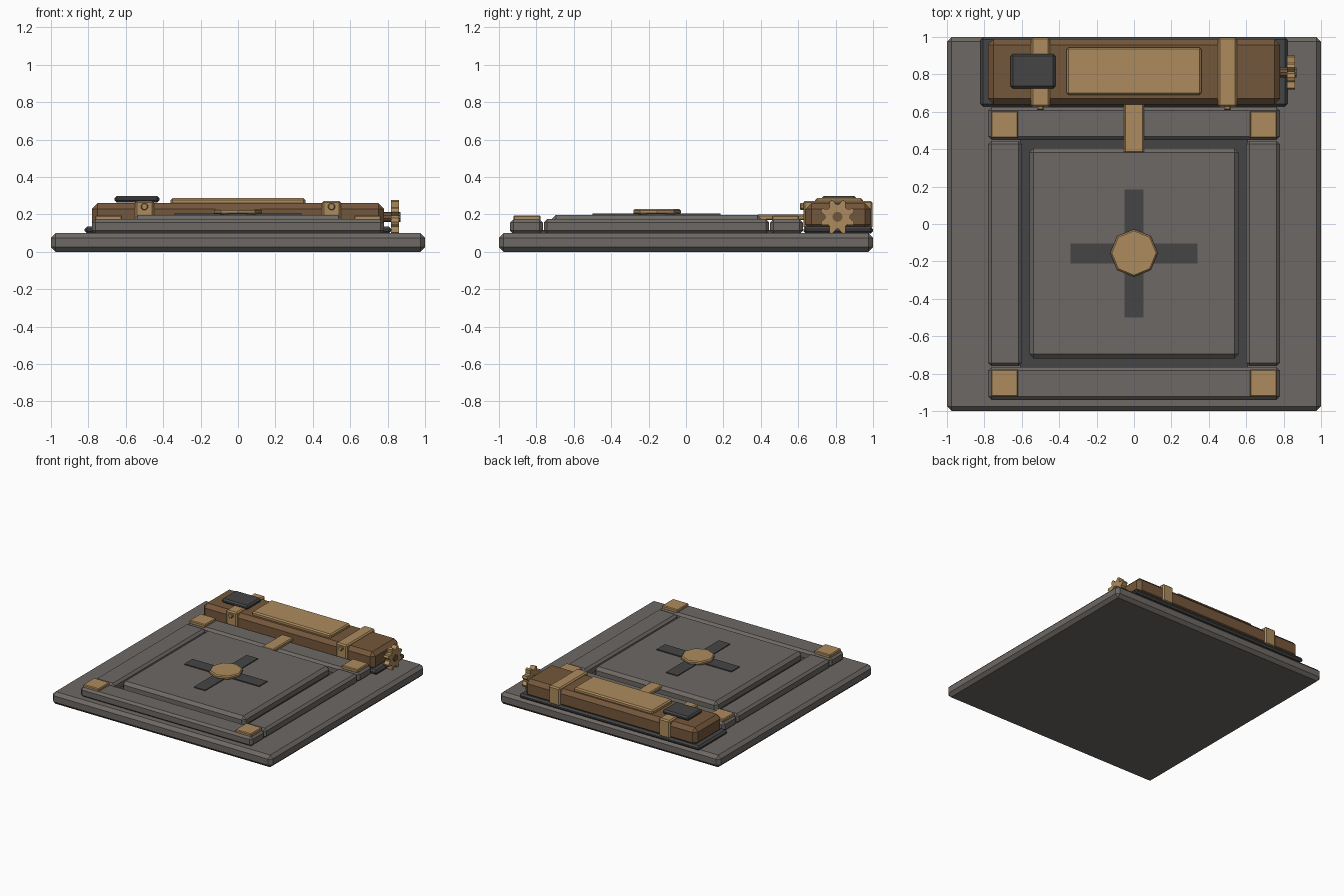
import bpy
import bmesh
from math import cos, sin, pi, radians
from mathutils import Matrix, Vector

cube = bpy.data.objects.get("Cube")
if cube:
    bpy.data.objects.remove(cube, do_unlink=True)


def material(name, r, g, b):
    m = bpy.data.materials.new(name)
    m.use_nodes = True
    m.diffuse_color = (r, g, b, 1)
    m.node_tree.nodes["Principled BSDF"].inputs["Base Color"].default_value = (r, g, b, 1)
    return m


stone = material("grey stone", 0.155, 0.14, 0.128)
dark = material("dark iron", 0.062, 0.06, 0.06)
brass = material("brass", 0.42, 0.26, 0.11)
wood = material("brown wood", 0.175, 0.095, 0.043)


def finish(name, bm, mat, bevel):
    mesh = bpy.data.meshes.new(name)
    bmesh.ops.recalc_face_normals(bm, faces=bm.faces)
    bm.to_mesh(mesh)
    bm.free()
    mesh.materials.append(mat)
    obj = bpy.data.objects.new(name, mesh)
    bpy.context.collection.objects.link(obj)
    if bevel:
        mod = obj.modifiers.new("Chamfer", 'BEVEL')
        mod.width = bevel
        mod.segments = 1
        mod.limit_method = 'ANGLE'
        mod.angle_limit = radians(50)
    return obj


def box(name, x, y, z, mat, bevel=0.0):
    """Chamfered block given by its (min, max) range on each axis."""
    bm = bmesh.new()
    bmesh.ops.create_cube(bm, size=1)
    for v in bm.verts:
        v.co = Vector([(r[0] + r[1]) / 2 + c * (r[1] - r[0])
                       for r, c in zip((x, y, z), v.co)])
    return finish(name, bm, mat, bevel)


def prism(name, radii, start, depth, place, mat, bevel=0.0):
    """Extruded outline with one radius per evenly spaced corner."""
    bm = bmesh.new()
    n = len(radii)
    ring = [bm.verts.new((r * cos(start + 2 * pi * i / n),
                          r * sin(start + 2 * pi * i / n), -depth / 2))
            for i, r in enumerate(radii)]
    face = bm.faces.new(ring)
    top = bmesh.ops.extrude_face_region(bm, geom=[face])["geom"]
    bmesh.ops.translate(bm, vec=(0, 0, depth),
                        verts=[g for g in top if isinstance(g, bmesh.types.BMVert)])
    bm.transform(place)
    return finish(name, bm, mat, bevel)


# Base slab and recessed floor
box("base_slab", (-1, 1), (-1, 1), (0, 0.1), stone, 0.025)
box("recess_floor", (-0.61, 0.61), (-0.78, 0.47), (0.09, 0.118), dark)

# Raised frame
box("front_rail", (-0.78, 0.78), (-0.94, -0.765), (0.095, 0.175), stone, 0.018)
box("back_rail", (-0.78, 0.78), (0.45, 0.625), (0.095, 0.175), stone, 0.018)
for side, s in (("left", 1), ("right", -1)):
    x0, x1 = sorted((0.6 * s, 0.78 * s))
    box(side + "_rail", (x0, x1), (-0.76, 0.445), (0.095, 0.175), stone, 0.018)
    x0, x1 = sorted((0.62 * s, 0.765 * s))
    for end, y in (("front", -0.85), ("back", 0.532)):
        box(f"{end}_{side}_corner_plate", (x0, x1), (y - 0.073, y + 0.073),
            (0.165, 0.195), brass, 0.006)

# Central panel with cross and boss
box("centre_panel", (-0.56, 0.56), (-0.72, 0.405), (0.11, 0.198), stone, 0.024)
box("cross_bar", (-0.34, 0.34), (-0.21, -0.105), (0.19, 0.206), dark)
box("cross_upright", (-0.052, 0.052), (-0.5, 0.185), (0.19, 0.205), dark)
prism("centre_boss", [0.127] * 8, 0, 0.03,
      Matrix.Translation((0, -0.155, 0.215)), brass, 0.008)

# Mechanism housing on its tray
box("housing_tray", (-0.82, 0.82), (0.628, 1.0), (0.098, 0.135), dark, 0.013)
box("housing", (-0.78, 0.78), (0.64, 0.988), (0.115, 0.26), wood, 0.03)
box("lid_plate", (-0.36, 0.36), (0.69, 0.945), (0.25, 0.287), brass, 0.01)
box("dark_cap", (-0.66, -0.42), (0.725, 0.91), (0.265, 0.3), dark, 0.012)
box("latch", (-0.053, 0.053), (0.38, 0.645), (0.17, 0.2), brass, 0.007)

# Straps with rivets
face_front = Matrix.Rotation(pi / 2, 4, 'X')
for side, s in (("left", 1), ("right", -1)):
    x = 0.5 * s
    box(side + "_strap", (x - 0.05, x + 0.05), (0.627, 0.998), (0.125, 0.273), brass, 0.01)
    prism(side + "_strap_rivet", [0.02] * 8, pi / 8, 0.03,
          Matrix.Translation((x, 0.625, 0.242)) @ face_front, brass, 0.004)

# Gear and axle on the left end
face_side = Matrix.Rotation(pi / 2, 4, 'Y')
tooth = [0.094, 0.094, 0.066, 0.066]
prism("gear", tooth * 8, pi / 8 - pi / 32, 0.044,
      Matrix.Translation((0.84, 0.81, 0.187)) @ face_side, brass)
prism("gear_axle", [0.027] * 10, 0, 0.11,
      Matrix.Translation((0.815, 0.81, 0.187)) @ face_side, wood)
